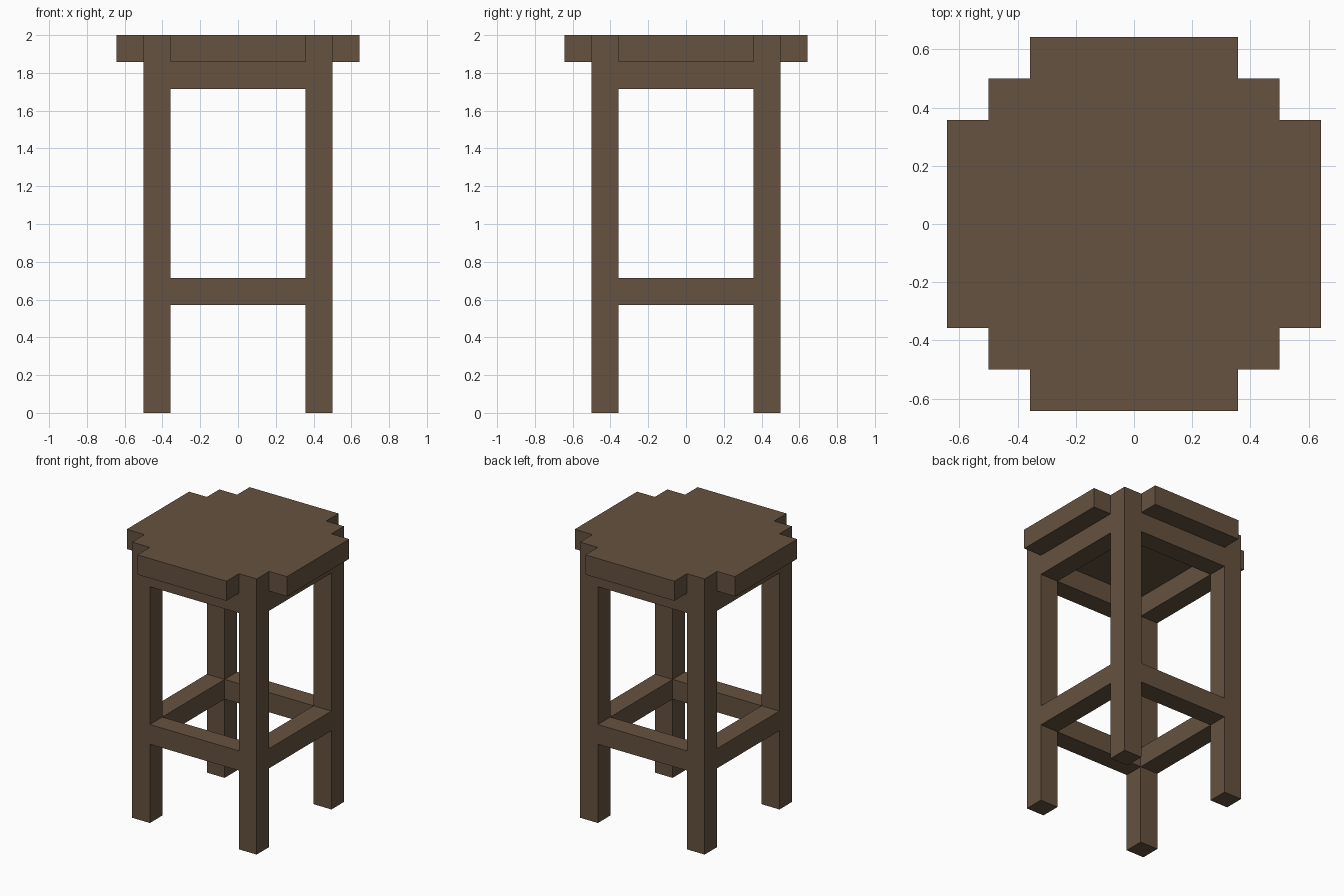
import bpy
import bmesh

U = 1 / 7  # block unit: the stool is 14 units tall

cube = bpy.data.objects.get("Cube")
if cube:
    bpy.data.objects.remove(cube, do_unlink=True)

wood = bpy.data.materials.new("brown_wood")
wood.use_nodes = True
colour = (0.130, 0.084, 0.051, 1)
wood.diffuse_color = colour
shader = wood.node_tree.nodes["Principled BSDF"]
shader.inputs["Base Color"].default_value = colour
shader.inputs["Roughness"].default_value = 0.9


def prism(name, outline, bottom, top):
    """Extrude a flat outline, in block units, from bottom to top."""
    bm = bmesh.new()
    face = bm.faces.new([bm.verts.new((x * U, y * U, bottom * U)) for x, y in outline])
    side = bmesh.ops.extrude_face_region(bm, geom=[face])["geom"]
    verts = [v for v in side if isinstance(v, bmesh.types.BMVert)]
    bmesh.ops.translate(bm, verts=verts, vec=(0, 0, (top - bottom) * U))
    bmesh.ops.recalc_face_normals(bm, faces=bm.faces)
    mesh = bpy.data.meshes.new(name)
    bm.to_mesh(mesh)
    bm.free()
    mesh.materials.append(wood)
    obj = bpy.data.objects.new(name, mesh)
    bpy.context.collection.objects.link(obj)


def box(name, x0, x1, y0, y1, bottom, top):
    prism(name, [(x0, y0), (x1, y0), (x1, y1), (x0, y1)], bottom, top)


INNER, OUTER, RIM = 2.5, 3.5, 4.5

# Seat: one stepped corner turned through four quarter turns
corner = [(RIM, INNER), (OUTER, INNER), (OUTER, OUTER), (INNER, OUTER), (INNER, RIM)]
outline = []
for turn in range(4):
    outline += corner
    corner = [(-y, x) for x, y in corner]
prism("seat", outline, 13, 14)

# Legs, flush with the stepped seat corners
for side, sx in (("left", 1), ("right", -1)):
    for end, sy in (("front", -1), ("back", 1)):
        xs = sorted((sx * INNER, sx * OUTER))
        ys = sorted((sy * INNER, sy * OUTER))
        box(f"{end}_{side}_leg", *xs, *ys, 0, 13)

# Lower stretchers and upper rails between the legs
for level, z in (("lower_stretcher", 4), ("upper_rail", 12)):
    for a, b, s in (("front", "right", -1), ("back", "left", 1)):
        span = sorted((s * INNER, s * OUTER))
        box(f"{a}_{level}", -INNER, INNER, *span, z, z + 1)
        box(f"{b}_{level}", *span, -INNER, INNER, z, z + 1)
